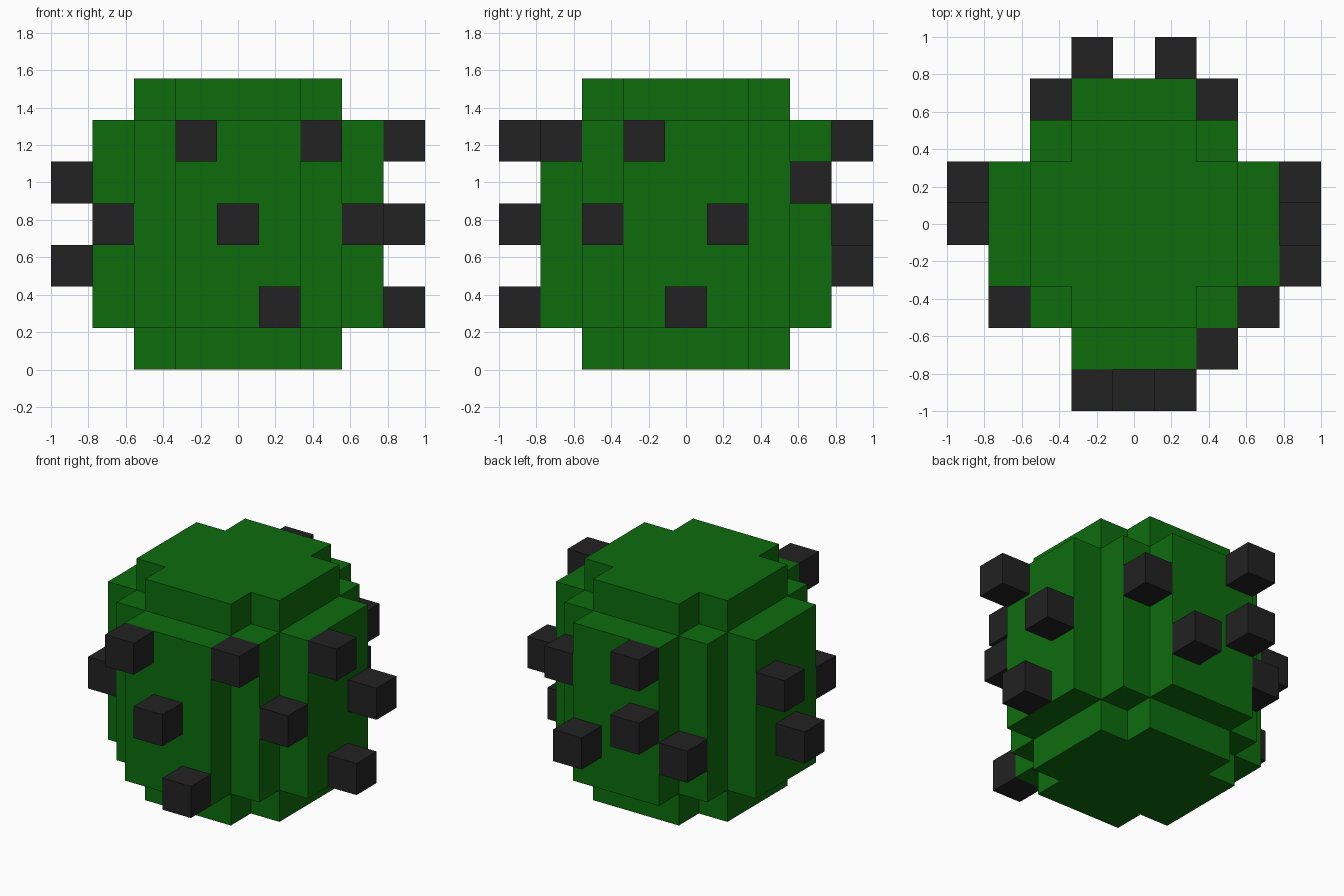
import bpy
import bmesh

U = 2 / 9  # one block

default = bpy.data.objects.get("Cube")
if default:
    bpy.data.objects.remove(default, do_unlink=True)


def make_material(name, rgb):
    mat = bpy.data.materials.new(name)
    mat.use_nodes = True
    mat.diffuse_color = (*rgb, 1)
    bsdf = next(n for n in mat.node_tree.nodes if n.type == 'BSDF_PRINCIPLED')
    bsdf.inputs["Base Color"].default_value = (*rgb, 1)
    return mat


green = make_material("plant green", (0.004, 0.15, 0.004))
black = make_material("spike black", (0.016, 0.016, 0.016))


def add_object(name, mesh, location=(0, 0, 0)):
    obj = bpy.data.objects.new(name, mesh)
    obj.location = location
    bpy.context.collection.objects.link(obj)
    return obj


def stepped_prism(name, corner, bottom, top):
    """Extrude a four-fold outline, given one corner's steps, in blocks."""
    outline, steps = [], corner
    for _ in range(4):
        outline += steps
        steps = [(-y, x) for x, y in steps]
    bm = bmesh.new()
    base = bm.faces.new([bm.verts.new((x * U, y * U, bottom * U)) for x, y in outline])
    side = bmesh.ops.extrude_face_region(bm, geom=[base], use_keep_orig=True)
    raised = [v for v in side["geom"] if isinstance(v, bmesh.types.BMVert)]
    bmesh.ops.translate(bm, verts=raised, vec=(0, 0, (top - bottom) * U))
    bmesh.ops.recalc_face_normals(bm, faces=bm.faces)
    mesh = bpy.data.meshes.new(name)
    bm.to_mesh(mesh)
    bm.free()
    mesh.materials.append(green)
    return add_object(name, mesh)


# Body: wide middle with a narrower layer below and above
cap_corner = [(2.5, 1.5), (1.5, 1.5), (1.5, 2.5)]
body_corner = [(3.5, 1.5), (2.5, 1.5), (2.5, 2.5), (1.5, 2.5), (1.5, 3.5)]
stepped_prism("bottom_layer", cap_corner, 0, 1)
stepped_prism("body", body_corner, 1, 6)
stepped_prism("top_layer", cap_corner, 6, 7)

# Spikes: one block each, sharing a mesh, placed on block coordinates
bm = bmesh.new()
bmesh.ops.create_cube(bm, size=U)
spike_mesh = bpy.data.meshes.new("spike")
bm.to_mesh(spike_mesh)
bm.free()
spike_mesh.materials.append(black)

spikes = {
    "front": [(-1, -4, 5), (0, -4, 3), (1, -4, 1)],
    "back": [(-1, 4, 5), (-1, 4, 3), (1, 4, 2)],
    "left": [(4, -1, 5), (4, 1, 3), (4, 0, 1)],
    "right": [(-4, 1, 4), (-4, 0, 2)],
    "corner": [(2, -3, 5), (3, -2, 3), (-3, -2, 3), (2, 3, 4), (-2, 3, 2)],
}
for side, cells in spikes.items():
    for i, (x, y, z) in enumerate(cells, 1):
        add_object(f"{side}_spike_{i}", spike_mesh, (x * U, y * U, (z + 0.5) * U))
